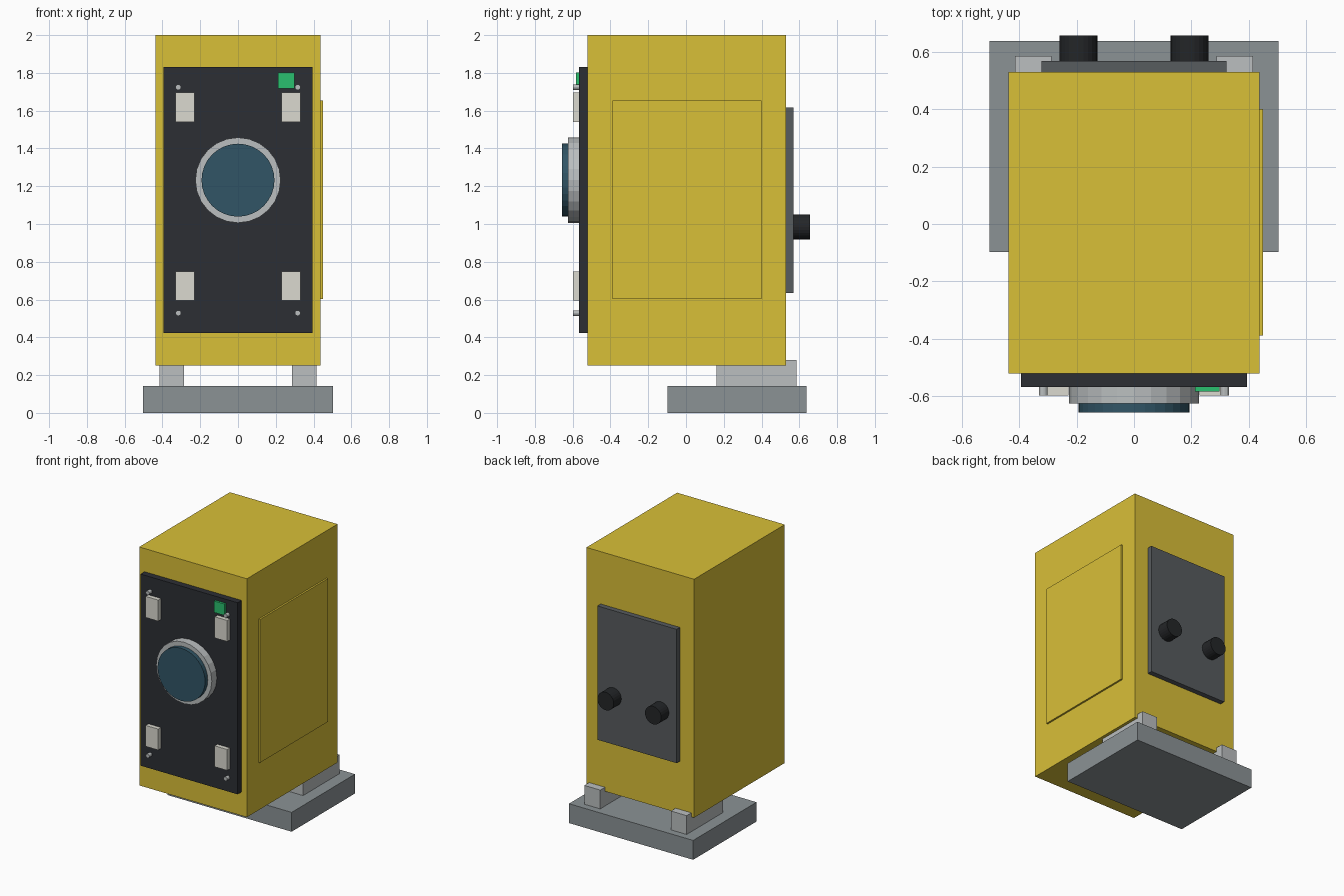
import bpy
import math

if "Cube" in bpy.data.objects:
    bpy.data.objects.remove(bpy.data.objects["Cube"])


def material(name, rgb):
    m = bpy.data.materials.new(name)
    # sRGB bytes to scene-linear colour
    m.diffuse_color = [(c / 255) ** 2.2 for c in rgb] + [1.0]
    m.use_nodes = True
    m.node_tree.nodes["Principled BSDF"].inputs["Base Color"].default_value = m.diffuse_color
    return m


YELLOW = material("yellow_paint", (216, 190, 58))
BLACK = material("black_panel", (48, 50, 55))
DARK = material("dark_grey", (88, 92, 95))
KNOB = material("knob_black", (40, 42, 44))
GLASS = material("lens_glass", (52, 86, 102))
CREAM = material("cream_pad", (218, 217, 207))
GREEN = material("green_label", (46, 190, 110))
METAL = material("light_metal", (185, 189, 190))
BASE = material("base_grey", (138, 145, 148))


def box(name, x, y, z, mat):
    """Box from (min, max) ranges on each axis."""
    bpy.ops.mesh.primitive_cube_add(
        size=1, location=[(a + b) / 2 for a, b in (x, y, z)])
    ob = bpy.context.object
    ob.name = name
    ob.scale = [b - a for a, b in (x, y, z)]
    bpy.ops.object.transform_apply(location=False, rotation=False, scale=True)
    ob.data.materials.append(mat)
    return ob


def disc(name, x, z, r, y, mat, sides=24):
    """Cylinder along y between the two y values."""
    bpy.ops.mesh.primitive_cylinder_add(
        vertices=sides, radius=r, depth=y[1] - y[0],
        location=(x, sum(y) / 2, z), rotation=(math.pi / 2, 0, 0))
    ob = bpy.context.object
    ob.name = name
    ob.data.materials.append(mat)
    return ob


# Main housing and raised side cover
box("housing", (-0.437, 0.437), (-0.521, 0.53), (0.25, 2.0), YELLOW)
box("side_cover", (0.43, 0.45), (-0.388, 0.401), (0.602, 1.653), YELLOW)

# Front panel with lens
box("front_panel", (-0.394, 0.394), (-0.567, -0.515), (0.424, 1.83), BLACK)
disc("lens_ring", 0, 1.232, 0.226, (-0.626, -0.56), METAL)
disc("lens_glass", 0, 1.232, 0.193, (-0.657, -0.62), GLASS, 32)

# Corner pads and screws
for sx, side in ((-1, "left"), (1, "right")):
    x = sorted((sx * 0.229, sx * 0.331))
    for level, z, screw_z in (("upper", (1.54, 1.695), 1.724),
                              ("lower", (0.594, 0.748), 0.528)):
        box(f"{level}_{side}_pad", x, (-0.598, -0.56), z, CREAM)
        disc(f"{level}_{side}_screw", sx * 0.316, screw_z, 0.015,
             (-0.598, -0.56), METAL, 12)

# Green label
box("green_label", (0.213, 0.298), (-0.583, -0.56), (1.717, 1.801), GREEN)

# Rear panel
box("rear_panel", (-0.322, 0.322), (0.525, 0.568), (0.634, 1.616), DARK)

# Base plate
box("base_plate", (-0.504, 0.504), (-0.098, 0.637), (0.0, 0.142), BASE)

# Rear knobs and mounting rails
for sx, side in ((-1, "left"), (1, "right")):
    disc(f"{side}_knob", sx * 0.193, 0.985, 0.066, (0.56, 0.657), KNOB)
    box(f"{side}_mounting_rail", sorted((sx * 0.287, sx * 0.415)),
        (0.162, 0.585), (0.135, 0.28), METAL)
